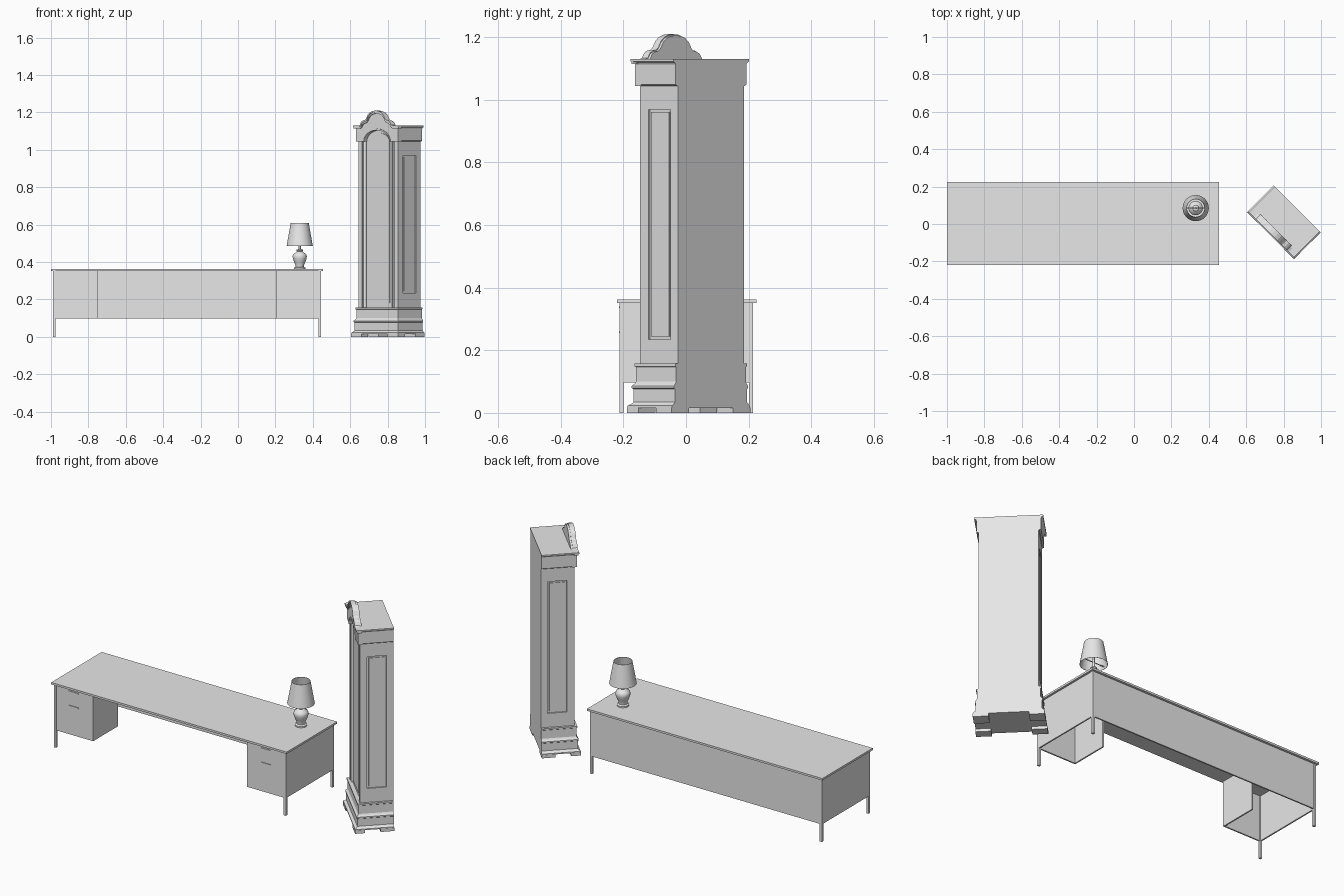
import bpy
import bmesh
from math import sin, cos, pi
from mathutils import Matrix

if "Cube" in bpy.data.objects:
    bpy.data.objects.remove(bpy.data.objects["Cube"])

grey = bpy.data.materials.new("plain_grey")
grey.use_nodes = True
grey.diffuse_color = (0.8, 0.8, 0.8, 1)
grey.node_tree.nodes["Principled BSDF"].inputs["Base Color"].default_value = (0.8, 0.8, 0.8, 1)

CABINET = Matrix.Translation((0.872, 0.08, 0)) @ Matrix.Rotation(-pi / 4, 4, 'Z')
WORLD = Matrix.Identity(4)


def finish(name, bm, frame=WORLD, smooth=False):
    bmesh.ops.recalc_face_normals(bm, faces=bm.faces[:])
    mesh = bpy.data.meshes.new(name)
    bm.to_mesh(mesh)
    bm.free()
    mesh.materials.append(grey)
    ob = bpy.data.objects.new(name, mesh)
    ob.matrix_world = frame
    bpy.context.collection.objects.link(ob)
    if smooth:
        bpy.ops.object.select_all(action='DESELECT')
        ob.select_set(True)
        bpy.context.view_layer.objects.active = ob
        bpy.ops.object.shade_smooth_by_angle(angle=0.7)
    return ob


def box(name, x, y, z, frame=WORLD):
    bm = bmesh.new()
    bmesh.ops.create_cube(bm, size=1)
    for v in bm.verts:
        v.co = [(r[0] + r[1]) / 2 + c * (r[1] - r[0]) for c, r in zip(v.co, (x, y, z))]
    return finish(name, bm, frame)


def plate(name, outline, y0, y1, frame):
    """Extrude an (x, z) outline from y0 to y1."""
    bm = bmesh.new()
    face = bm.faces.new([bm.verts.new((x, y0, z)) for x, z in outline])
    out = bmesh.ops.extrude_face_region(bm, geom=[face])
    for v in out["geom"]:
        if isinstance(v, bmesh.types.BMVert):
            v.co.y = y1
    bmesh.ops.triangulate(bm, faces=[f for f in bm.faces if len(f.verts) > 4])
    return finish(name, bm, frame)


def rings(bm, loops, cap=True):
    made = [[bm.verts.new(p) for p in loop] for loop in loops]
    n = len(made[0])
    for a, b in zip(made, made[1:]):
        for i in range(n):
            j = (i + 1) % n
            bm.faces.new((a[i], a[j], b[j], b[i]))
    if cap:
        bm.faces.new(made[0])
        bm.faces.new(made[-1])


def moulding(name, profile):
    """Stack of rectangles, flush at the back: (side overhang, front overhang, z)."""
    bm = bmesh.new()
    rings(bm, [[(-HALF - s, 0, z), (-HALF - s, -DEPTH - f, z),
                (HALF + s, -DEPTH - f, z), (HALF + s, 0, z)] for s, f, z in profile])
    return finish(name, bm, CABINET)


def turned(name, profile, centre, cap=True, n=32):
    bm = bmesh.new()
    rings(bm, [[(centre[0] + r * cos(2 * pi * i / n), centre[1] + r * sin(2 * pi * i / n), z)
                for i in range(n)] for r, z in profile], cap)
    return finish(name, bm, WORLD, True)


def arch(half, spring, rise, n=20):
    return [(half * cos(pi * i / n), spring + rise * sin(pi * i / n)) for i in range(n + 1)]


# Desk: top, outer panels, and open-bottomed pedestals
L, R, F, B, T = -0.988, 0.443, -0.21, 0.212, 0.008
LOW, TOP = 0.097, 0.351
box("desk_top", (-1, 0.455), (-0.22, 0.225), (TOP, 0.362))
box("modesty_panel", (L, R), (B - T, B), (LOW, TOP))
for side, outer, inner, s in (("right", L, -0.748, 1), ("left", R, 0.202, -1)):
    box(side + "_end_panel", sorted((outer, outer + s * T)), (F, B), (LOW, TOP))
    box(side + "_pedestal_front", sorted((outer, inner)), (F, F + T), (LOW, TOP))
    box(side + "_pedestal_inner_panel", sorted((inner - s * T, inner)), (F, 0.01), (LOW, TOP))
    mid = (outer + inner) / 2
    for name, z in (("upper", 0.335), ("lower", 0.255)):
        box(f"{side}_{name}_drawer_pull", (mid - 0.03, mid + 0.03), (F - 0.004, F), (z, z + 0.005))
    for end, y in (("front", F - 0.002), ("back", B - 0.011)):
        box(f"{side}_{end}_leg", sorted((outer - s * 0.001, outer + s * 0.012)),
            (y, y + 0.013), (0, TOP))

# Table lamp
spot = (0.33, 0.085)
turned("lamp_base", [(0.031, 0.362), (0.031, 0.369), (0.022, 0.374), (0.023, 0.384), (0.031, 0.403),
                     (0.037, 0.42), (0.038, 0.432), (0.034, 0.443), (0.022, 0.451), (0.015, 0.457),
                     (0.018, 0.461), (0.016, 0.467), (0.006, 0.469), (0.005, 0.56)], spot)
turned("lamp_shade", [(0.07, 0.486), (0.048, 0.61), (0.0465, 0.61), (0.0685, 0.486), (0.07, 0.486)],
       spot, cap=False)
box("shade_support", (spot[0] - 0.066, spot[0] + 0.066), (spot[1] - 0.002, spot[1] + 0.002),
    (0.496, 0.499))

# Tall cabinet: body with a recessed panel in each side
HALF, DEPTH = 0.1485, 0.172
body = box("cabinet_body", (-HALF, HALF), (-0.158, 0), (0.15, 1.12), CABINET)
cuts = []
for s in (-1, 1):
    cutter = box("side_panel_cutter", sorted((s * (HALF - 0.007), s * (HALF + 0.02))),
                 (-0.134, -0.035), (0.235, 0.97), CABINET)
    cutter.hide_render = True
    cutter.hide_set(True)
    cuts.append(cutter)
for cutter in cuts:
    mod = body.modifiers.new("recess", 'BOOLEAN')
    mod.operation, mod.object, mod.solver = 'DIFFERENCE', cutter, 'EXACT'
bpy.context.view_layer.update()
flat = bpy.data.meshes.new_from_object(body.evaluated_get(bpy.context.evaluated_depsgraph_get()))
body.modifiers.clear()
body.data = flat
for cutter in cuts:
    bpy.data.objects.remove(cutter)
for s, side in ((-1, "right"), (1, "left")):
    box(side + "_raised_side_panel", sorted((s * (HALF - 0.008), s * (HALF - 0.003))),
        (-0.125, -0.044), (0.244, 0.961), CABINET)

# Arched door and corner stiles
def arched(half, low, spring, rise):
    return [(-half, low), (half, low)] + arch(half, spring, rise)


plate("door_frame", arched(0.096, 0.157, 1.045, 0.058), -0.163, -0.15, CABINET)
plate("door_panel", arched(0.08, 0.18, 1.04, 0.05), -0.167, -0.15, CABINET)
for s, side in ((-1, "right"), (1, "left")):
    box(side + "_stile", sorted((s * 0.122, s * HALF)), (-DEPTH, -0.15), (0.15, 1.06), CABINET)
    bm = bmesh.new()
    bmesh.ops.create_cone(bm, cap_ends=True, segments=16, radius1=0.009, radius2=0.009, depth=0.89,
                          matrix=Matrix.Translation((s * 0.112, -0.162, 0.602)))
    finish(side + "_column", bm, CABINET, True)

# Stepped plinth and bracket feet
moulding("plinth", [(o, o, z) for o, z in (
    (0.028, 0.016), (0.028, 0.023), (0.021, 0.028), (0.015, 0.034), (0.015, 0.076), (0.019, 0.079),
    (0.019, 0.086), (0.012, 0.094), (0.009, 0.1), (0.009, 0.146), (0.013, 0.149), (0.013, 0.157))])
for sx, side in ((-1, "right"), (1, "left")):
    for end, y in (("front", (-0.201, -0.15)), ("back", (-0.07, 0))):
        box(f"{side}_{end}_foot", sorted((sx * 0.1, sx * 0.178)), y, (0, 0.018), CABINET)

# Frieze and cornice, with the scrolled pediment across the front
moulding("frieze", [(0.004, -0.012, 1.045), (0.011, -0.012, 1.05), (0.011, -0.012, 1.113)])
moulding("cornice", [(0.011, 0, 1.113), (0.014, 0.003, 1.118), (0.022, 0.01, 1.122),
                     (0.022, 0.01, 1.13)])
scroll = [(0.17, 1.13), (0.13, 1.13), (0.118, 1.134), (0.108, 1.15), (0.096, 1.157), (0.08, 1.16),
          (0.07, 1.168), (0.058, 1.188), (0.042, 1.201), (0.022, 1.208)]
crest = scroll + [(0, 1.21)] + [(-x, z) for x, z in reversed(scroll)]
opening = arch(0.096, 1.045, 0.06)
face_width = HALF + 0.011
front_top = [(max(-face_width, min(face_width, x)), z - 0.004) for x, z in crest]
plate("pediment_face", [(face_width, 1.045)] + front_top + [(-face_width, 1.045)] + opening[::-1],
      -0.183, -0.158, CABINET)
for name, drop, front in (("upper", 0.008, -0.194), ("lower", 0.016, -0.189)):
    under = [(x * 0.96 if abs(x) < 0.15 else x, z - drop) for x, z in crest]
    plate(name + "_pediment_moulding", crest + under[::-1], front, -0.168, CABINET)
trim = arch(0.103, 1.045, 0.068)
plate("door_arch_trim", trim + opening[::-1], -0.187, -0.175, CABINET)
